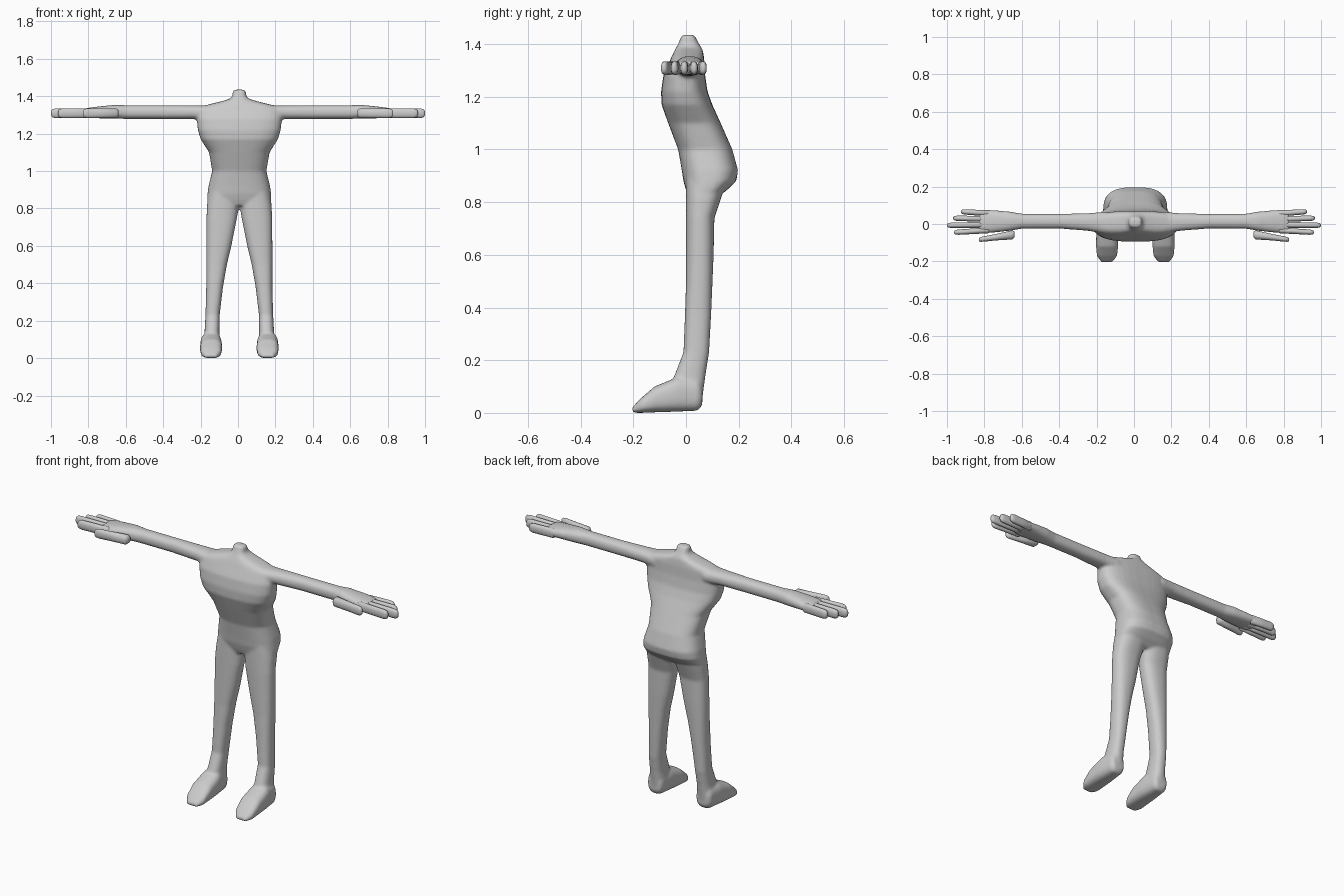
import bpy, bmesh
from math import cos, sin, pi, copysign

OFF = 0.007  # the torso and legs sit slightly right of the hand midpoint


def loft(bm, rings, axis, n=2.4, side=1, off=0.0, seg=24):
    """Skin rounded-box rings (t, u0, u1, v0, v1) along an axis."""
    loops = []
    for t, u0, u1, v0, v1 in rings:
        loop = []
        for i in range(seg):
            a = 2 * pi * (i + 0.5) / seg
            c, s = cos(a), sin(a)
            u = (u0 + u1) / 2 + (u1 - u0) / 2 * copysign(abs(c) ** (2 / n), c)
            v = (v0 + v1) / 2 + (v1 - v0) / 2 * copysign(abs(s) ** (2 / n), s)
            x, y, z = {'x': (t, u, v), 'y': (u, t, v), 'z': (u, v, t)}[axis]
            loop.append(bm.verts.new((x * side + off, y, z)))
        loops.append(loop)
    for a, b in zip(loops, loops[1:]):
        for i in range(seg):
            j = (i + 1) % seg
            bm.faces.new((a[i], a[j], b[j], b[i]))
    bm.faces.new(loops[0])
    bm.faces.new(loops[-1])


def finish(bm, name):
    bmesh.ops.recalc_face_normals(bm, faces=bm.faces)
    me = bpy.data.meshes.new(name)
    bm.to_mesh(me)
    bm.free()
    for p in me.polygons:
        p.use_smooth = True
    ob = bpy.data.objects.new(name, me)
    bpy.context.collection.objects.link(ob)
    return ob


# torso and neck: z, half width, front y, back y
torso = [(0.815, 0.165, 0.012, 0.115), (0.845, 0.172, 0.0, 0.155), (0.88, 0.17, -0.01, 0.191),
         (0.92, 0.165, -0.016, 0.198), (1.0, 0.145, -0.03, 0.176), (1.1, 0.162, -0.068, 0.132),
         (1.17, 0.207, -0.093, 0.1), (1.22, 0.222, -0.095, 0.082), (1.28, 0.228, -0.086, 0.073),
         (1.335, 0.222, -0.062, 0.07), (1.352, 0.18, -0.055, 0.068), (1.372, 0.1, -0.045, 0.065),
         (1.385, 0.055, -0.038, 0.06), (1.40, 0.037, -0.03, 0.05), (1.435, 0.034, -0.016, 0.032)]
# leg: z, inner x, outer x, front y, back y
leg = [(0.9, 0.005, 0.16, 0.0, 0.16), (0.82, 0.0, 0.173, 0.0, 0.135), (0.74, 0.014, 0.176, 0.0, 0.108),
       (0.6, 0.042, 0.177, 0.0, 0.105), (0.5, 0.066, 0.177, 0.0, 0.101), (0.38, 0.087, 0.177, -0.004, 0.096),
       (0.23, 0.105, 0.181, -0.01, 0.088), (0.14, 0.106, 0.186, -0.045, 0.074), (0.05, 0.1, 0.197, -0.05, 0.062)]
# foot: y, inner x, outer x, bottom z, top z
foot = [(0.062, 0.115, 0.185, 0.03, 0.1), (0.045, 0.105, 0.197, 0.008, 0.13), (-0.03, 0.095, 0.207, 0.005, 0.138),
        (-0.055, 0.093, 0.209, 0.004, 0.127), (-0.12, 0.092, 0.21, 0.002, 0.1),
        (-0.17, 0.097, 0.206, 0.0, 0.057), (-0.203, 0.12, 0.184, 0.0, 0.022)]
# arm and palm: x, front y, back y, bottom z, top z
arm = [(0.15, -0.055, 0.066, 1.27, 1.352), (0.24, -0.037, 0.058, 1.278, 1.352), (0.4, -0.024, 0.054, 1.279, 1.352),
       (0.6, -0.025, 0.055, 1.279, 1.352), (0.66, -0.036, 0.066, 1.28, 1.354), (0.74, -0.045, 0.073, 1.282, 1.346),
       (0.8, -0.05, 0.077, 1.284, 1.338), (0.83, -0.049, 0.075, 1.29, 1.332)]

# body: parts fused into one smooth skin
bm = bmesh.new()
loft(bm, [(z, -w, w, f, b) for z, w, f, b in torso], 'z', 2.7, off=OFF, seg=32)
for s in (-1, 1):
    loft(bm, leg, 'z', 2.4, s, OFF)
    loft(bm, foot, 'y', 2.8, s, OFF)
    loft(bm, arm, 'x', 2.4, s)
body = finish(bm, "body")
rm = body.modifiers.new("fuse", 'REMESH')
rm.mode = 'VOXEL'
rm.voxel_size = 0.007
rm.use_smooth_shade = True
sm = body.modifiers.new("soften", 'SMOOTH')
sm.factor = 0.5
sm.iterations = 8

# fingers: base x, base y, tip x, tip y, base half width
fingers = [(0.78, 0.057, 0.925, 0.066, 0.017), (0.78, 0.027, 0.967, 0.031, 0.017),
           (0.78, -0.004, 1.0, -0.007, 0.017), (0.78, -0.034, 0.962, -0.045, 0.016),
           (0.65, -0.058, 0.83, -0.084, 0.025)]
for s, label in ((-1, "right"), (1, "left")):
    bm = bmesh.new()
    for bx, by, tx, ty, w in fingers:
        rings = []
        for x, k in ((bx - 0.012, 0.6), (bx, 1), ((bx + tx) / 2, 1), (tx - 0.025, 1),
                     (tx - 0.01, 0.88), (tx - 0.003, 0.65), (tx, 0.3)):
            f = (x - bx) / (tx - bx)
            y = by + (ty - by) * f
            hw = (w + (0.0145 - w) * min(1, max(0, f) * 1.5)) * k
            rings.append((x, y - hw, y + hw, 1.309 - 0.026 * k, 1.309 + 0.026 * k))
        loft(bm, rings, 'x', 2.3, s, seg=16)
    finish(bm, label + "_fingers")
